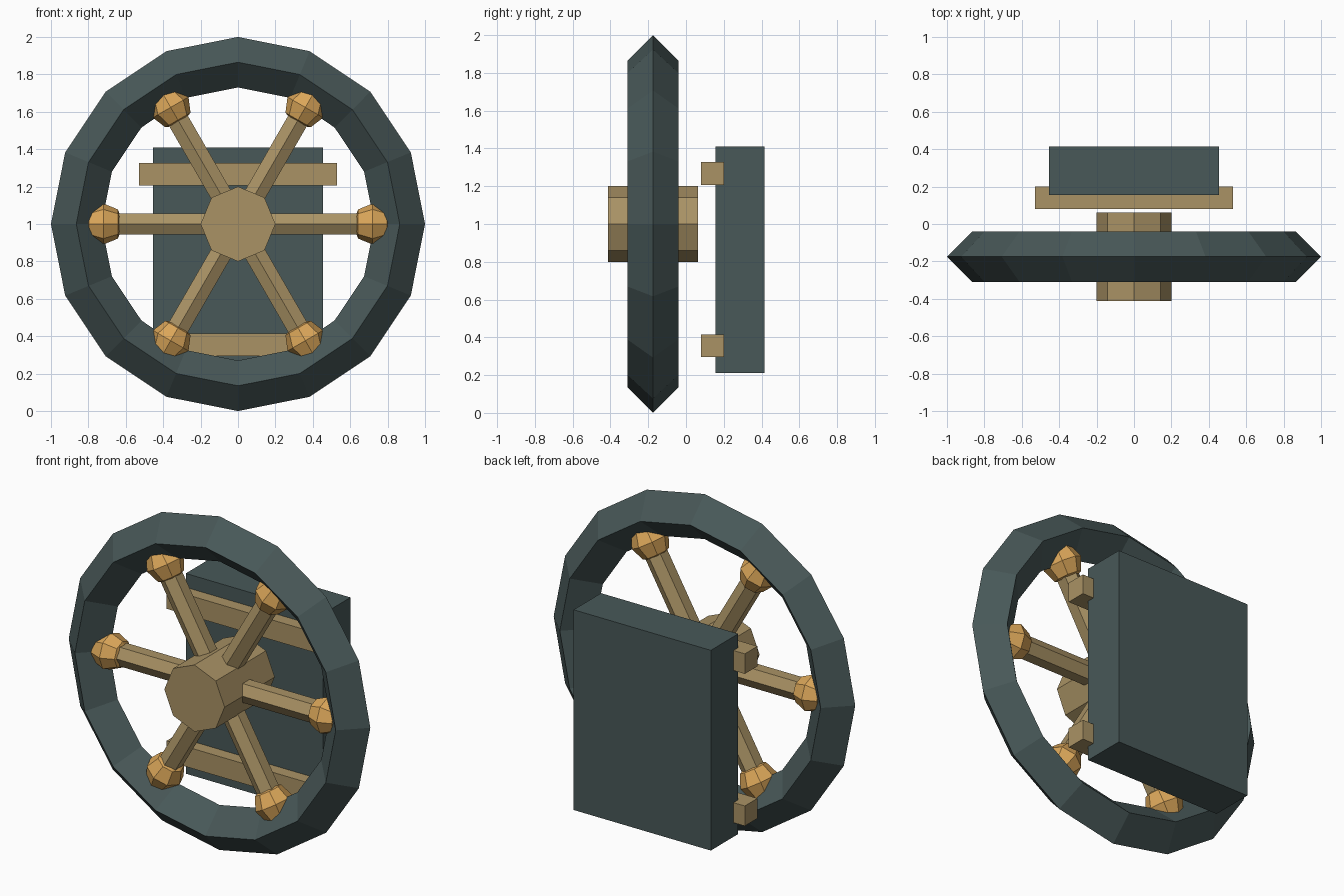
import bpy
import bmesh
import math
from mathutils import Matrix, Vector

if "Cube" in bpy.data.objects:
    bpy.data.objects.remove(bpy.data.objects["Cube"])


def material(name, rgb):
    mat = bpy.data.materials.new(name)
    mat.use_nodes = True
    mat.diffuse_color = (*rgb, 1)
    mat.node_tree.nodes["Principled BSDF"].inputs["Base Color"].default_value = (*rgb, 1)
    return mat


STEEL = material("dark slate", (0.065, 0.098, 0.098))
BRASS = material("dull brass", (0.40, 0.29, 0.13))
GOLD = material("warm gold", (0.70, 0.38, 0.10))

CENTRE = Vector((0, -0.175, 1))


def add_object(name, bm, mat):
    bmesh.ops.recalc_face_normals(bm, faces=bm.faces)
    mesh = bpy.data.meshes.new(name)
    bm.to_mesh(mesh)
    bm.free()
    mesh.materials.append(mat)
    obj = bpy.data.objects.new(name, mesh)
    bpy.context.collection.objects.link(obj)
    return obj


def box(name, size, centre, mat):
    bm = bmesh.new()
    matrix = Matrix.Translation(centre) @ Matrix.Diagonal((*size, 1))
    bmesh.ops.create_cube(bm, size=1, matrix=matrix)
    return add_object(name, bm, mat)


def prism(name, sides, radius, length, matrix, mat):
    bm = bmesh.new()
    bmesh.ops.create_cone(bm, cap_ends=True, segments=sides, radius1=radius,
                          radius2=radius, depth=length, matrix=matrix)
    return add_object(name, bm, mat)


# Rim: a diamond section swept round the wheel axis
def rim(radius, half, segments):
    bm = bmesh.new()
    rings = []
    for i in range(segments):
        a = math.tau * i / segments
        out = Vector((math.cos(a), 0, math.sin(a)))
        side = Vector((0, half, 0))
        mid = CENTRE + out * radius
        points = (mid + out * half, mid + side, mid - out * half, mid - side)
        rings.append([bm.verts.new(p) for p in points])
    for i in range(segments):
        a, b = rings[i - 1], rings[i]
        for j in range(4):
            bm.faces.new((a[j - 1], a[j], b[j], b[j - 1]))
    return add_object("wheel_rim", bm, STEEL)


rim(0.865, 0.135, 16)

# Hub
prism("hub", 8, 0.2, 0.475,
      Matrix.Translation((0, -0.175, 1)) @ Matrix.Rotation(math.pi / 2, 4, "X"), BRASS)

# Spokes with a faceted knob where each meets the rim
for i in range(6):
    turn = Matrix.Translation(CENTRE) @ Matrix.Rotation(math.pi / 2 + i * math.pi / 3, 4, "Y")
    prism(f"spoke_{i + 1}", 6, 0.066, 0.72, turn @ Matrix.Translation((0, 0, 0.36)), BRASS)
    bm = bmesh.new()
    bmesh.ops.create_uvsphere(bm, u_segments=8, v_segments=4, radius=0.11,
                              matrix=turn @ Matrix.Translation((0, 0, 0.72)))
    add_object(f"knob_{i + 1}", bm, GOLD)

# Backing block and its two mounting bars
box("backing_block", (0.91, 0.26, 1.2), (0, 0.285, 0.81), STEEL)
for name, z in (("upper_bar", 1.267), ("lower_bar", 0.355)):
    box(name, (1.06, 0.12, 0.12), (0, 0.14, z), BRASS)
